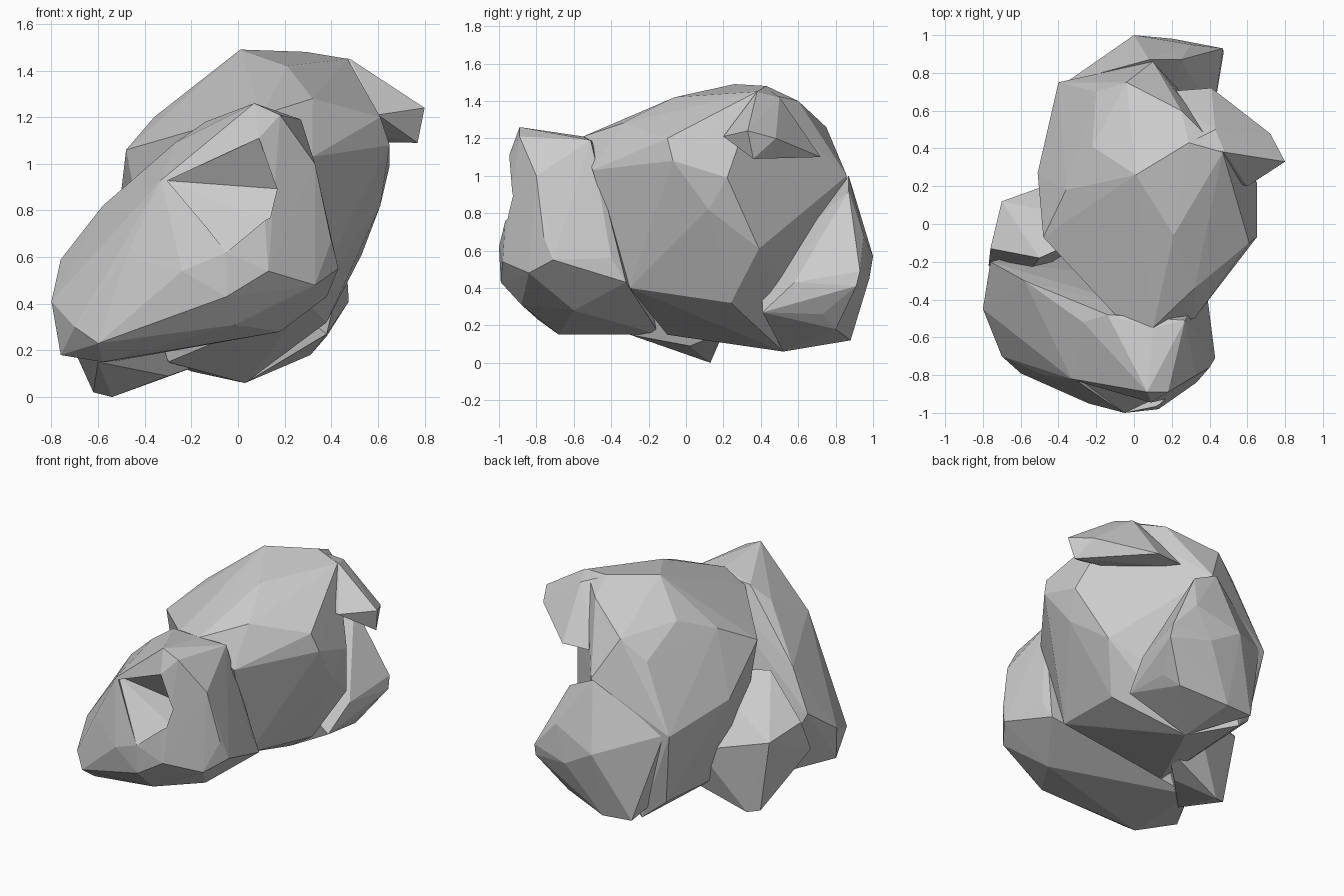
import bpy, bmesh


def hull(name, pts):
    """Faceted chunk: convex hull around a few corner points."""
    bm = bmesh.new()
    for p in pts:
        bm.verts.new(p)
    res = bmesh.ops.convex_hull(bm, input=bm.verts)
    junk = {e for e in res["geom_interior"] + res["geom_unused"]
            if isinstance(e, bmesh.types.BMVert)}
    bmesh.ops.delete(bm, geom=list(junk), context="VERTS")
    bmesh.ops.recalc_face_normals(bm, faces=bm.faces)
    me = bpy.data.meshes.new(name)
    bm.to_mesh(me)
    bm.free()
    ob = bpy.data.objects.new(name, me)
    bpy.context.collection.objects.link(ob)
    return ob


def combine(target, tool, op):
    """Apply a boolean and remove the tool object."""
    mod = target.modifiers.new(op, "BOOLEAN")
    mod.operation, mod.object, mod.solver = op, tool, "EXACT"
    bpy.context.view_layer.objects.active = target
    bpy.ops.object.modifier_apply(modifier=mod.name)
    bpy.data.objects.remove(tool)


# Main mass of the boulder
rock = hull("boulder", [
    (0.01, 0.26, 1.49), (0.29, 0.43, 1.48), (0.47, 0.38, 1.45), (0.21, -0.06, 1.42),
    (-0.22, 0.41, 1.30), (-0.36, 0.18, 1.20), (-0.48, -0.07, 1.06), (0.32, -0.34, 1.28),
    (0.61, -0.10, 1.20), (0.65, -0.07, 1.08), (0.65, 0.22, 0.99), (0.25, 0.60, 1.40),
    (-0.04, 0.75, 1.26), (0.10, 0.86, 1.00), (-0.20, 0.70, 1.13), (-0.40, 0.75, 0.70),
    (-0.51, 0.27, 0.80), (0.61, 0.12, 0.82), (0.53, 0.39, 0.61), (0.38, 0.24, 0.32),
    (0.03, 0.52, 0.06), (-0.20, 0.75, 0.11), (-0.33, 0.68, 0.22), (-0.30, -0.10, 0.15),
    (-0.10, -0.48, 1.17), (0.10, -0.55, 1.21), (0.32, -0.50, 1.03), (0.30, -0.30, 0.40)])

# Front lobe with its raised lip
front = hull("front_lobe", [
    (0.07, -0.89, 1.26), (0.18, -0.89, 1.21), (0.27, -0.51, 1.19), (0.10, -0.55, 1.21),
    (-0.14, -0.48, 1.18), (-0.27, -0.52, 1.09), (0.33, -0.80, 1.00), (0.40, -0.76, 0.67),
    (0.43, -0.71, 0.55), (0.39, -0.40, 0.56), (0.38, -0.32, 0.43), (-0.58, -0.30, 0.82),
    (-0.80, -0.45, 0.41), (-0.76, -0.20, 0.59), (-0.76, -0.50, 0.18), (-0.70, -0.70, 0.30),
    (-0.60, -0.79, 0.23), (-0.48, -0.80, 0.60), (-0.24, -0.95, 0.54), (-0.05, -1.00, 0.62),
    (-0.05, -0.99, 0.43), (0.13, -0.98, 0.54), (0.33, -0.84, 0.48), (-0.01, -0.88, 0.31),
    (0.18, -0.60, 0.28), (-0.58, -0.68, 0.15), (-0.55, -0.14, 0.15), (0.09, -0.945, 1.11),
    (-0.33, -0.82, 0.93)])

# Hollow in the front face
hollow = hull("hollow_cutter", [
    (-0.33, -0.79, 0.93), (0.21, -0.83, 0.89), (0.09, -0.945, 1.11), (-0.05, -1.00, 0.62),
    (0.16, -0.90, 0.75), (0.00, -1.30, 0.90)])
combine(front, hollow, "DIFFERENCE")

# Left foot reaching the ground
foot = hull("left_foot", [
    (-0.70, 0.12, 0.50), (-0.76, -0.13, 0.56), (-0.54, 0.13, 0.0), (-0.62, 0.10, 0.02),
    (-0.30, 0.02, 0.09), (-0.28, 0.27, 0.40), (-0.50, -0.18, 0.82), (-0.60, -0.30, 0.15),
    (-0.77, -0.22, 0.35), (-0.10, 0.20, 0.16), (-0.10, 0.00, 0.80)])

# Overhanging horn at upper right
horn = hull("horn", [
    (0.80, 0.33, 1.24), (0.77, 0.36, 1.09), (0.72, 0.48, 1.20), (0.60, 0.20, 1.21),
    (0.48, 0.38, 1.45), (0.43, 0.50, 1.42), (0.41, 0.72, 1.10), (0.25, 0.30, 1.20),
    (0.15, 0.70, 1.10), (0.29, 0.43, 1.47)])

# Rear lobe with a low corner bump
rear = hull("rear_lobe", [
    (0.0, 1.0, 0.57), (0.21, 0.98, 0.45), (0.47, 0.93, 0.49), (0.475, 0.91, 0.41),
    (0.30, 0.95, 0.68), (0.25, 0.87, 0.92), (0.08, 0.87, 1.00), (-0.36, 0.75, 0.70),
    (0.38, 0.73, 0.26), (0.31, 0.80, 0.18), (0.0, 0.88, 0.12), (-0.20, 0.86, 0.13),
    (0.42, 0.58, 0.43), (0.38, 0.41, 0.27), (0.03, 0.52, 0.06), (-0.28, 0.60, 0.25),
    (0.10, 0.40, 0.50)])

# Fuse all chunks into one flat-shaded rock
for part in (front, foot, horn, rear):
    combine(rock, part, "UNION")
